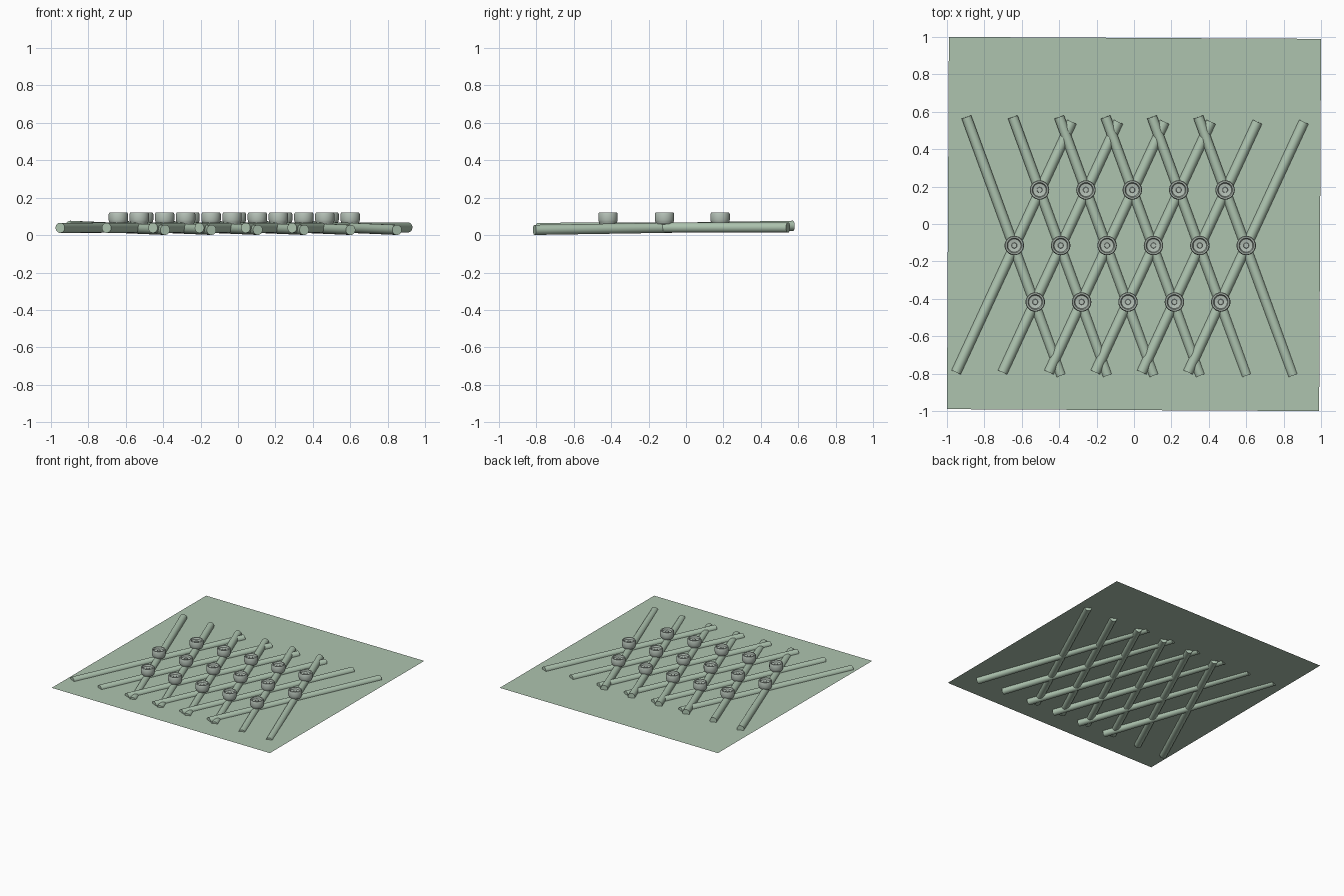
import bpy, bmesh
from math import cos, sin, pi, radians
from mathutils import Vector

if "Cube" in bpy.data.objects:
    bpy.data.objects.remove(bpy.data.objects["Cube"])


def material(name, rgb):
    m = bpy.data.materials.new(name)
    m.diffuse_color = (*rgb, 1)
    m.use_nodes = True
    m.node_tree.nodes["Principled BSDF"].inputs["Base Color"].default_value = m.diffuse_color
    return m


sage = material("sage", (0.42, 0.55, 0.43))
grey_sage = material("grey_sage", (0.45, 0.52, 0.46))


def smooth(ob):
    bpy.ops.object.select_all(action='DESELECT')
    ob.select_set(True)
    bpy.context.view_layer.objects.active = ob
    bpy.ops.object.shade_smooth_by_angle(angle=radians(35))


def rod(name, a, b, radius=0.027):
    a, b = Vector(a), Vector(b)
    d = b - a
    bpy.ops.mesh.primitive_cylinder_add(vertices=32, radius=radius, depth=d.length,
                                        location=(a + b) / 2,
                                        rotation=d.to_track_quat('Z', 'Y').to_euler())
    ob = bpy.context.object
    ob.name = name
    ob.data.materials.append(sage)
    smooth(ob)


def lathe(name, profile, mat, n=32):
    bm = bmesh.new()
    rings = []
    for r, z in profile:
        if r == 0:
            rings.append([bm.verts.new((0, 0, z))] * n)
        else:
            rings.append([bm.verts.new((r * cos(2 * pi * i / n), r * sin(2 * pi * i / n), z))
                          for i in range(n)])
    for lo, hi in zip(rings, rings[1:]):
        for i in range(n):
            j = (i + 1) % n
            bm.faces.new(list(dict.fromkeys((lo[i], lo[j], hi[j], hi[i]))))
    me = bpy.data.meshes.new(name)
    bm.to_mesh(me)
    bm.free()
    me.materials.append(mat)
    ob = bpy.data.objects.new(name, me)
    bpy.context.collection.objects.link(ob)
    smooth(ob)
    return ob


# Thin backing sheet, very slightly turned
bpy.ops.mesh.primitive_plane_add(size=1.99, location=(0, 0, 0.04), rotation=(0, 0, radians(-0.3)))
sheet = bpy.context.object
sheet.name = "backing_sheet"
sheet.data.materials.append(sage)

# Two crossing layers of lattice rods
step = 0.248
for i in range(6):
    x = i * step
    rod(f"left_leaning_rod_{i + 1}", (-0.39 + x, -0.81, 0.028), (-0.896 + x, 0.572, 0.05))
    rod(f"right_leaning_rod_{i + 1}", (-0.951 + x, -0.793, 0.039), (-0.332 + x, 0.546, 0.041))

# Dished pivot knobs on the crossings
profile = [(0, 0.055), (0.044, 0.06), (0.050, 0.073), (0.052, 0.082), (0.052, 0.112),
           (0.048, 0.120), (0.040, 0.120), (0.035, 0.107), (0.015, 0.104),
           (0.013, 0.110), (0, 0.110)]
master = lathe("pivot_knob", profile, grey_sage)
spots = [(x0 + i * step, y) for x0, y, n in ((-0.505, 0.182, 5), (-0.64, -0.115, 6), (-0.528, -0.417, 5))
         for i in range(n)]
for k, (x, y) in enumerate(spots):
    ob = master if k == 0 else master.copy()
    if k:
        bpy.context.collection.objects.link(ob)
        ob.name = f"pivot_knob_{k + 1}"
    ob.location = (x, y, 0)
